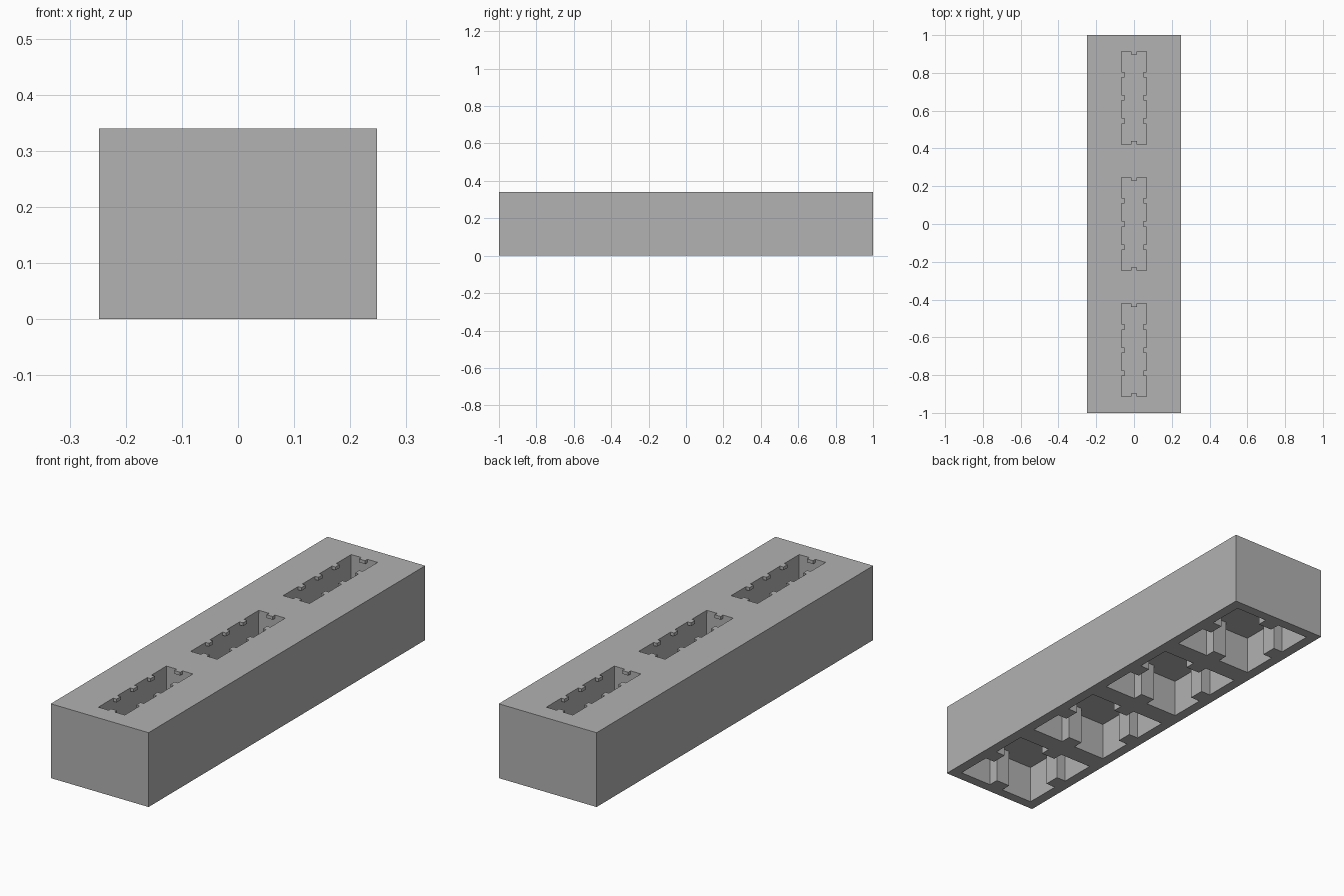
import bpy
import bmesh

cube = bpy.data.objects.get("Cube")
if cube:
    bpy.data.objects.remove(cube, do_unlink=True)

HX, HY, H = 0.2475, 1.0, 0.34

# Single plain grey
grey = bpy.data.materials.new("plain_grey")
grey.use_nodes = True
colour = (0.445, 0.445, 0.445, 1.0)
grey.diffuse_color = colour
grey.node_tree.nodes["Principled BSDF"].inputs["Base Color"].default_value = colour


def notched_outline(hx, hy, end_notches=(), side_notches=(), half=0, depth=0):
    """Rectangle outline with notches pushed inward on each side."""
    points = []
    for k in range(4):
        along, across = (hx, hy) if k % 2 == 0 else (hy, hx)
        side = [(-along, -across)]
        for p in (end_notches if k % 2 == 0 else side_notches):
            side += [(p - half, -across), (p - half, depth - across),
                     (p + half, depth - across), (p + half, -across)]
        for x, y in side:
            for _ in range(k):
                x, y = -y, x
            points.append((x, y))
    return points


def prisms(name, outline, centres, z0, z1):
    """One object holding a copy of the extruded outline at each y centre."""
    bm = bmesh.new()
    for cy in centres:
        face = bm.faces.new([bm.verts.new((x, y + cy, z0)) for x, y in outline])
        top = bmesh.ops.extrude_face_region(bm, geom=[face])["geom"]
        verts = [v for v in top if isinstance(v, bmesh.types.BMVert)]
        bmesh.ops.translate(bm, verts=verts, vec=(0, 0, z1 - z0))
    bmesh.ops.recalc_face_normals(bm, faces=bm.faces)
    mesh = bpy.data.meshes.new(name)
    bm.to_mesh(mesh)
    bm.free()
    mesh.materials.append(grey)
    obj = bpy.data.objects.new(name, mesh)
    bpy.context.collection.objects.link(obj)
    return obj


def cut(target, cutter):
    cutter.hide_render = True
    mod = target.modifiers.new(cutter.name, 'BOOLEAN')
    mod.operation, mod.solver, mod.object = 'DIFFERENCE', 'EXACT', cutter
    bpy.context.view_layer.objects.active = target
    bpy.ops.object.modifier_apply(modifier=mod.name)
    bpy.data.objects.remove(cutter, do_unlink=True)


# Solid block
block = prisms("block", notched_outline(HX, HY), [0], 0, H)

# Four ribbed pockets in the underside
pocket = notched_outline(0.2, 0.204, [0], [0], 0.036, 0.048)
cut(block, prisms("pocket_cutter", pocket, [-0.75, -0.25, 0.25, 0.75], -0.05, 0.175))

# Three slots in the top, each with thin tabs around its mouth
slots = [-0.668, 0, 0.668]
void = notched_outline(0.068, 0.247)
cut(block, prisms("slot_void_cutter", void, slots, 0.2, H - 0.015))
mouth = notched_outline(0.067, 0.246, [0], [-0.123, 0, 0.123], 0.015, 0.017)
cut(block, prisms("slot_mouth_cutter", mouth, slots, H - 0.04, H + 0.05))
